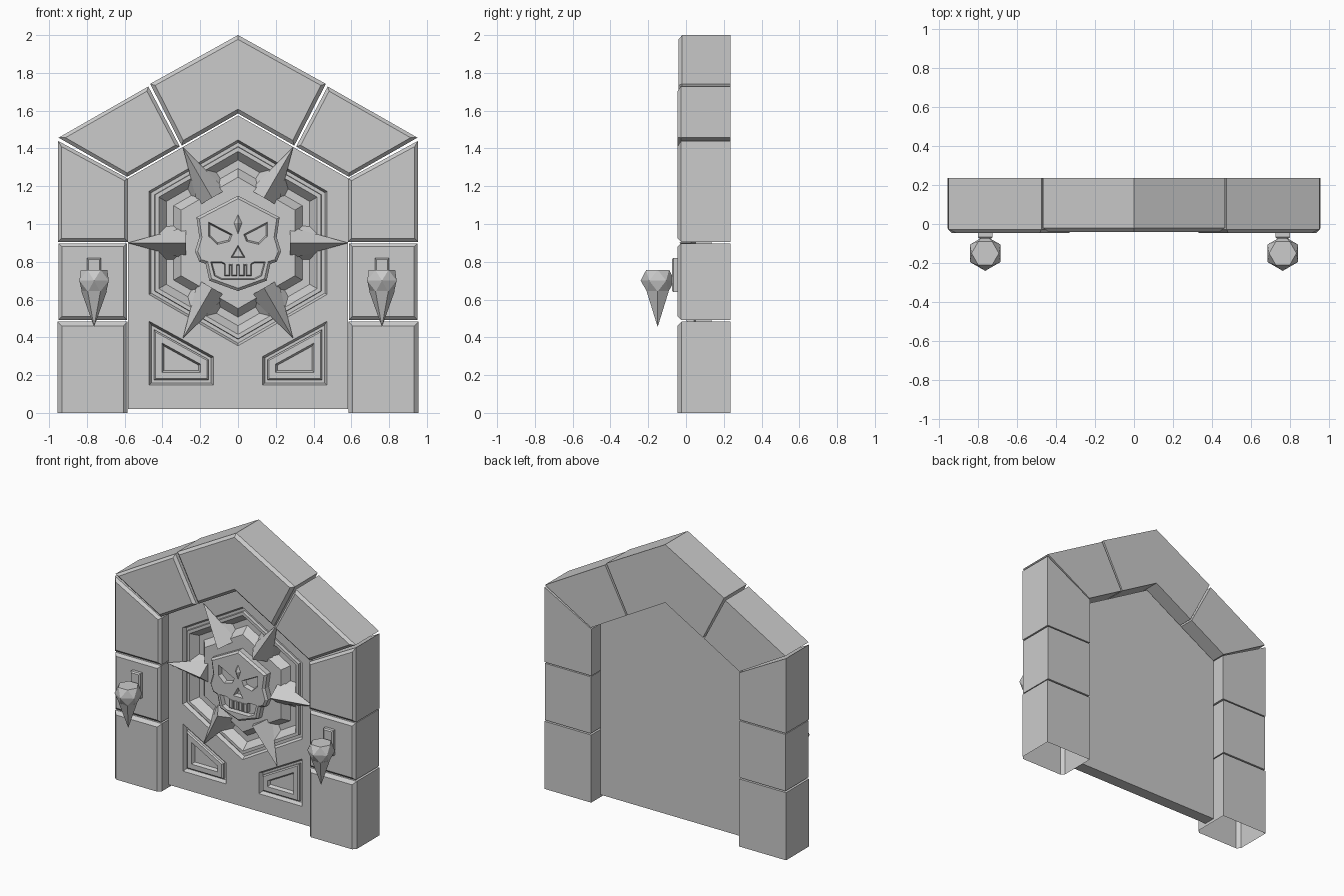
import bpy, bmesh, math
from mathutils import Vector, Matrix

cube = bpy.data.objects.get("Cube")
if cube:
    bpy.data.objects.remove(cube, do_unlink=True)

stone = bpy.data.materials.new("grey stone")
stone.use_nodes = True
GREY = (0.6, 0.6, 0.6, 1)
stone.diffuse_color = GREY
stone.node_tree.nodes["Principled BSDF"].inputs["Base Color"].default_value = GREY


def finish(name, bm):
    bmesh.ops.recalc_face_normals(bm, faces=bm.faces)
    mesh = bpy.data.meshes.new(name)
    bm.to_mesh(mesh)
    bm.free()
    mesh.materials.append(stone)
    obj = bpy.data.objects.new(name, mesh)
    bpy.context.collection.objects.link(obj)
    return obj


def offset(pts, d):
    """Move every side of an (x, z) outline inward by d."""
    ps = [Vector(p) for p in pts]
    n = len(ps)
    area = sum(ps[i - 1].x * ps[i].y - ps[i].x * ps[i - 1].y for i in range(n))
    sign = 1 if area > 0 else -1
    out = []
    for i, p in enumerate(ps):
        a, b = (p - ps[i - 1]).normalized(), (ps[(i + 1) % n] - p).normalized()
        na, nb = Vector((-a.y, a.x)) * sign, Vector((-b.y, b.x)) * sign
        out.append(p + (na + nb) * d / (1 + na.dot(nb)))
    return out


def loft(name, rings, floor=None):
    """Solid through (outline, y) rings; floor trims it open at that height."""
    bm = bmesh.new()
    loops = [[bm.verts.new((p[0], y, p[1])) for p in pts] for pts, y in rings]
    n = len(loops[0])
    for lo, hi in zip(loops, loops[1:]):
        for i in range(n):
            j = (i + 1) % n
            bm.faces.new((lo[i], lo[j], hi[j], hi[i]))
    bm.faces.new(loops[0])
    bm.faces.new(loops[-1])
    if floor is not None:
        bmesh.ops.bisect_plane(bm, geom=bm.verts[:] + bm.edges[:] + bm.faces[:],
                               plane_co=(0, 0, floor), plane_no=(0, 0, 1), clear_inner=True)
    return finish(name, bm)


def slab(name, pts, front, back, bevel, floor=None):
    """Plate with a chamfered front."""
    return loft(name, [(offset(pts, bevel), front), (pts, front + bevel), (pts, back)], floor)


def carve(targets, pts, front, depth, slope):
    """Cut a sloped recess into the front of each target."""
    cutter = loft("cutter", [(pts, front - 0.03), (pts, front), (offset(pts, slope), front + depth)])
    cutter.hide_render = True
    for obj in targets:
        mod = obj.modifiers.new("carve", "BOOLEAN")
        mod.operation, mod.solver, mod.object = "DIFFERENCE", "EXACT", cutter
        bpy.context.view_layer.objects.active = obj
        bpy.ops.object.modifier_apply(modifier=mod.name)
    bpy.data.objects.remove(cutter, do_unlink=True)


def hull(name, pts):
    bm = bmesh.new()
    for p in pts:
        bm.verts.new(p)
    bmesh.ops.convex_hull(bm, input=bm.verts[:])
    return finish(name, bm)


def flip(pts, s):
    return [(x * s, z) for x, z in pts]


def mirrored(half):
    """Close a right-hand outline running from the top centre to the bottom centre."""
    return half + [(-x, z) for x, z in reversed(half) if abs(x) > 1e-6]


def polar(r, deg):
    a = math.radians(deg)
    return Vector((r * math.cos(a), CENTRE + r * math.sin(a)))


CENTRE = 0.9
FACE, BACK = 0.05, 0.135          # door panel depth
FRONT, REAR = -0.045, 0.235       # frame block depth

# Frame blocks
base = [(0.585, -0.05), (0.955, -0.05), (0.955, 0.483), (0.585, 0.483)]
middle = [(0.588, 0.493), (0.95, 0.493), (0.95, 0.898), (0.588, 0.898)]
upper = [(0.583, 0.906), (0.953, 0.906), (0.953, 1.44), (0.583, 1.24)]
shoulder = [(0.587, 1.25), (0.95, 1.457), (0.475, 1.728), (0.308, 1.41)]
crown = mirrored([(0, 2.0), (0.465, 1.742), (0.298, 1.415), (0, 1.585)])
for side, s in (("left", 1), ("right", -1)):
    slab(side + "_base_block", flip(base, s), FRONT, REAR, 0.022, floor=0)
    for part, pts in (("middle", middle), ("upper", upper), ("shoulder", shoulder)):
        slab(f"{side}_{part}_block", flip(pts, s), FRONT, REAR, 0.018)
slab("crown_block", crown, FRONT + 0.005, REAR, 0.02)

# Door panel with a hexagonal groove around a flush centre
panel = loft("door_panel", [(mirrored([(0, 1.575), (0.3, 1.403), (0.583, 1.242), (0.583, 0.02)]), y)
                            for y in (FACE, BACK)])
hexagon = [polar(0.545, 30 + 60 * i) for i in range(6)]
carve([panel], hexagon, FACE, 0.025, 0.012)
medallion = loft("hexagon_medallion", [(offset(hexagon, 0.032), FACE + 0.003),
                                       (offset(hexagon, 0.025), BACK - 0.005)])

# Bent pockets at the hexagon corners
for i in range(6):
    a = 30 + 60 * i

    def along(r, step, t):
        return polar(r, a).lerp(polar(r, a + step), t)
    chevron = [along(0.487, -60, 0.41), polar(0.487, a), along(0.487, 60, 0.41),
               along(0.345, 60, 0.36), polar(0.345, a), along(0.345, -60, 0.36)]
    carve([panel, medallion], chevron, FACE, 0.055, 0.042)

# Lower slanted panels: groove, raised frame, sunken middle
lower = [(0.47, 0.485), (0.13, 0.298), (0.13, 0.147), (0.47, 0.147)]
for side, s in (("left", 1), ("right", -1)):
    pts = flip(lower, s)
    carve([panel], pts, FACE, 0.028, 0.012)
    rim = slab(side + "_lower_frame", offset(pts, 0.026), FACE, FACE + 0.05, 0.008)
    carve([rim], offset(pts, 0.068), FACE, 0.022, 0.01)

# Spikes around the medallion
for i in range(6):
    turn = Matrix.Rotation(math.radians(60 * i), 4, "Y")
    pts = [(0.275, -0.035, 0), (0.275, FACE + 0.03, 0.085), (0.275, FACE + 0.03, -0.085),
           (0.585, 0.025, 0), (0.4, FACE + 0.03, 0)]
    hull(f"spike_{i + 1}", [turn @ Vector(p) + Vector((0, 0, CENTRE)) for p in pts])

# Skull plaque with cut features
TOP = 0.0
skull = slab("skull", mirrored([(0, 1.15), (0.22, 1.035), (0.205, 0.93), (0.228, 0.855), (0.205, 0.8),
                                (0.172, 0.79), (0.152, 0.7), (0, 0.645)]), TOP, 0.08, 0.014)
eye = [(0.155, 1.01), (0.03, 0.945), (0.045, 0.908), (0.11, 0.892), (0.155, 0.935)]
carve([skull], eye, TOP, 0.03, 0.008)
carve([skull], flip(eye, -1), TOP, 0.03, 0.008)
carve([skull], mirrored([(0, 0.888), (0.038, 0.822)]), TOP, 0.03, 0.006)
mouth = mirrored([(0.06, 0.785), (0.085, 0.8), (0.145, 0.8), (0.125, 0.725), (0.085, 0.705)])
carve([skull], mouth, TOP, 0.03, 0.006)

# Teeth and forehead gem
for i in range(4):
    x = (i - 1.5) * 0.038
    tooth = [(x - 0.015, 0.725), (x + 0.015, 0.725), (x + 0.015, 0.792), (x - 0.015, 0.792)]
    slab(f"tooth_{i + 1}", tooth, TOP - 0.002, TOP + 0.04, 0.005)
hull("forehead_gem", [(0, TOP + 0.01, 1.07), (0.03, TOP + 0.01, 1.005), (-0.03, TOP + 0.01, 1.005),
                      (0, TOP + 0.01, 0.92), (0, TOP - 0.022, 1.005)])

# Wall torches: faceted head with a pointed foot, on a bracket
def ring(x, r, z, twist):
    return [(x + r * math.sin(math.radians(60 * i + twist)),
             -0.15 - r * math.cos(math.radians(60 * i + twist)), z) for i in range(6)]


for side, s in (("left", 1), ("right", -1)):
    x = 0.762 * s
    hull(side + "_torch_head", ring(x, 0.065, 0.642, 30) + ring(x, 0.09, 0.7, 0) + ring(x, 0.07, 0.757, 30))
    hull(side + "_torch_spike", ring(x, 0.068, 0.645, 30) + [(x, -0.15, 0.455)])
    plate = [(x - 0.038, 0.64), (x + 0.038, 0.64), (x + 0.038, 0.82), (x - 0.038, 0.82)]
    slab(side + "_torch_bracket", plate, -0.075, -0.03, 0.008)
